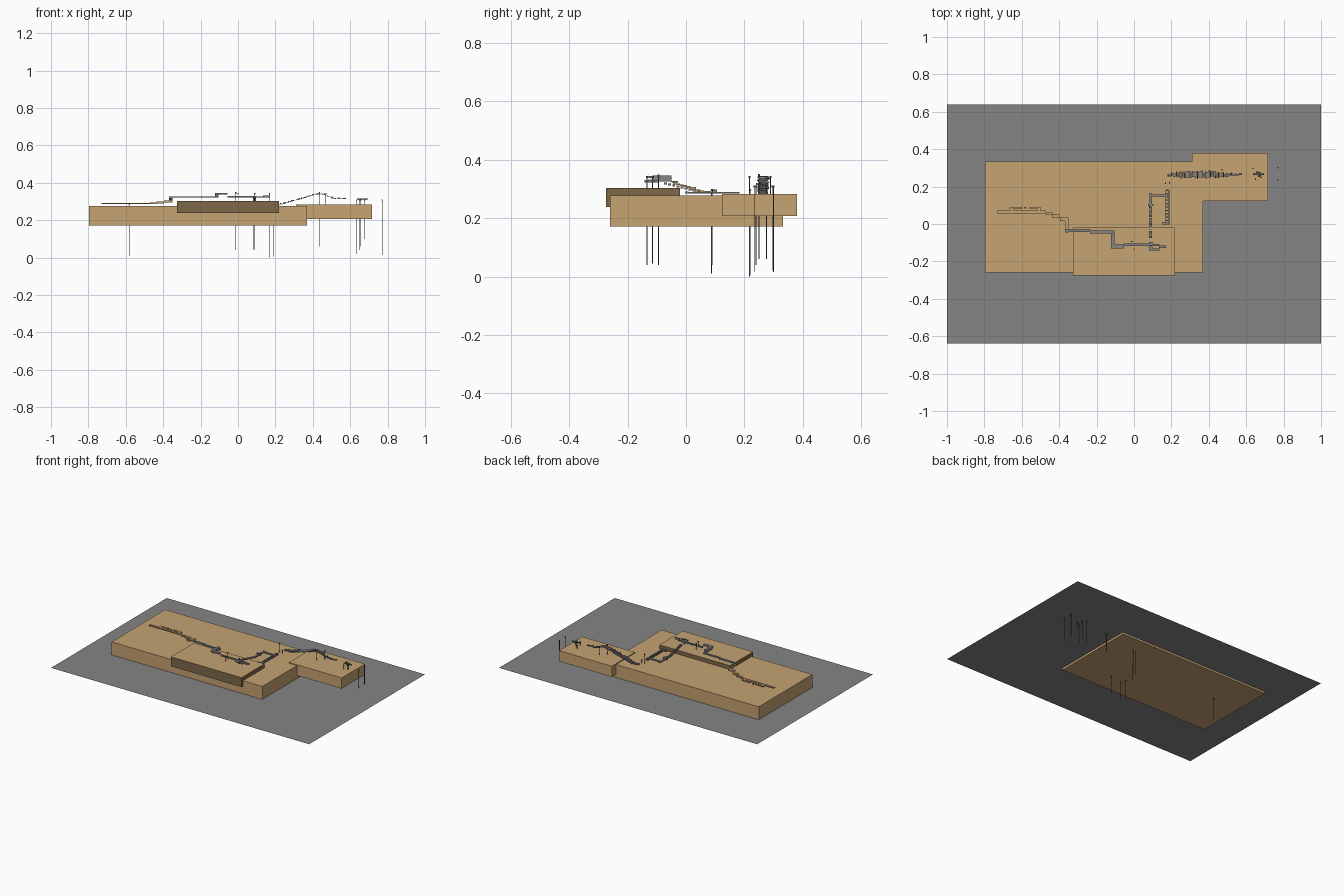
import bpy, bmesh, math, random
from mathutils import Matrix, Vector

random.seed(4)

def mat(name, rgb):
    m = bpy.data.materials.new(name)
    m.diffuse_color = (*rgb, 1)
    return m

TAN = mat("tan", (0.558, 0.366, 0.168))
BROWN = mat("dark_brown", (0.205, 0.136, 0.065))
GREY = mat("mid_grey", (0.235, 0.235, 0.235))
DARK = mat("dark_grey", (0.08, 0.08, 0.085))

def boxes(name, items, *mats):
    """One object out of boxes given as (x0, x1, y0, y1, z0, z1)."""
    bm = bmesh.new()
    for x0, x1, y0, y1, z0, z1 in items:
        m = Matrix.Translation(((x0 + x1) / 2, (y0 + y1) / 2, (z0 + z1) / 2)) \
            @ Matrix.Diagonal((x1 - x0, y1 - y0, z1 - z0, 1))
        bmesh.ops.create_cube(bm, size=1, matrix=m)
    me = bpy.data.meshes.new(name)
    bm.to_mesh(me)
    bm.free()
    for m in mats:
        me.materials.append(m)
    ob = bpy.data.objects.new(name, me)
    bpy.context.collection.objects.link(ob)
    return ob

# flat base sheet
bpy.ops.mesh.primitive_plane_add(size=1, location=(0, 0, 0.186))
sheet = bpy.context.object
sheet.name = "base_sheet"
sheet.scale = (2, 1.28, 1)
sheet.data.materials.append(GREY)

# terrain blocks
boxes("main_block", [(-0.797, 0.37, -0.26, 0.333, 0.172, 0.277)], TAN)
boxes("rear_block", [(0.309, 0.717, 0.123, 0.38, 0.208, 0.283)], TAN)
raised = boxes("raised_block", [(-0.327, 0.22, -0.275, -0.02, 0.238, 0.304)], TAN, BROWN)
for p in raised.data.polygons:
    p.material_index = 0 if p.normal.z > 0.5 else 1

# left walkway, low and then stepping up
walk = [(-0.73, -0.47, 0.057, 0.071, 0.287, 0.293),
        (-0.665, -0.60, 0.079, 0.092, 0.287, 0.293),
        (-0.56, -0.50, 0.079, 0.092, 0.287, 0.293),
        (-0.515, -0.50, 0.071, 0.079, 0.287, 0.293),
        (-0.66, -0.645, 0.071, 0.079, 0.287, 0.293),
        (-0.47, -0.435, 0.047, 0.062, 0.287, 0.295),
        (-0.435, -0.395, 0.033, 0.05, 0.29, 0.299),
        (-0.395, -0.35, 0.015, 0.035, 0.296, 0.306)]
for i in range(5):
    y = 0.015 - i * 0.012
    walk.append((-0.368, -0.35, y - 0.012, y, 0.304 + i * 0.003, 0.31 + i * 0.003))
boxes("left_walkway", walk, TAN)

# walkway over the raised block
boxes("upper_walkway", [
    (-0.368, -0.235, -0.043, -0.027, 0.322, 0.328),
    (-0.235, -0.105, -0.05, -0.036, 0.322, 0.328),
    (-0.123, -0.105, -0.115, -0.05, 0.326, 0.346),
    (-0.123, -0.055, -0.13, -0.11, 0.337, 0.345),
    (-0.055, 0.085, -0.117, -0.104, 0.322, 0.329),
    (0.08, 0.10, -0.142, -0.095, 0.322, 0.33),
    (0.10, 0.135, -0.142, -0.132, 0.322, 0.328),
    (0.10, 0.135, -0.117, -0.106, 0.322, 0.328),
    (0.135, 0.17, -0.128, -0.116, 0.322, 0.332)], GREY)

# steps from the raised block back to the rear path
steps = []
for i in range(10):
    y = -0.075 + i * 0.014
    z = 0.322 - i * 0.0035
    steps.append((0.08, 0.097, y, y + 0.01, z - 0.006, z))
steps += [(0.083, 0.096, 0.065, 0.165, 0.284, 0.29),
          (0.083, 0.18, 0.147, 0.157, 0.284, 0.29),
          (0.075, 0.103, 0.095, 0.107, 0.284, 0.298)]
boxes("descending_steps", steps, GREY)

# ladder-like strip
lad = [(0.168, 0.172, 0.0, 0.18, 0.284, 0.29), (0.185, 0.189, 0.0, 0.18, 0.284, 0.29),
       (0.15, 0.19, -0.003, 0.008, 0.284, 0.292)]
lad += [(0.172, 0.185, 0.015 + i * 0.018, 0.022 + i * 0.018, 0.285, 0.289) for i in range(10)]
boxes("ladder_path", lad, GREY)

# ridge of scattered small pieces climbing over the rear block
ridge = []
for i in range(46):
    t = i / 45
    x = 0.18 + 0.39 * t
    z = 0.286 + 0.056 * min(1, max(0, (x - 0.22) / 0.2)) if x < 0.45 else 0.342 - 0.025 * min(1, (x - 0.45) / 0.06)
    w = 0.006 + 0.016 * math.sin(math.pi * min(1, t * 1.05 + 0.05)) * random.uniform(0.5, 1)
    y = 0.264 + random.uniform(-0.004, 0.004)
    ridge.append((x, x + 0.007, y - w, y + w, z - 0.004, z + random.uniform(0.0, 0.005)))
boxes("ridge_pieces", ridge, GREY)

# end marker: small arrow-shaped cross
boxes("end_marker", [(0.635, 0.695, 0.262, 0.269, 0.31, 0.316),
                     (0.662, 0.67, 0.25, 0.281, 0.31, 0.316),
                     (0.67, 0.68, 0.256, 0.275, 0.31, 0.316)], DARK)

# thin pins with small heads: (x, y, bottom, top)
pins = [(-0.582, 0.0875, 0.01, 0.292), (-0.012, -0.094, 0.04, 0.35), (0.0, -0.134, 0.04, 0.345),
        (0.09, -0.115, 0.045, 0.345), (0.168, 0.218, 0.0, 0.345), (0.19, 0.22, 0.005, 0.30),
        (0.085, 0.09, 0.04, 0.30), (0.436, 0.25, 0.06, 0.352), (0.47, 0.29, 0.25, 0.345),
        (0.636, 0.297, 0.02, 0.312), (0.65, 0.24, 0.04, 0.312), (0.657, 0.276, 0.06, 0.312),
        (0.677, 0.25, 0.10, 0.312), (0.77, 0.30, 0.015, 0.312), (0.77, 0.234, 0.015, 0.312)]
r, h = 0.0013, 0.0035
items = []
for x, y, b, t in pins:
    items.append((x - r, x + r, y - r, y + r, b, t))
    items.append((x - h, x + h, y - h, y + h, t - 0.007, t))
boxes("pins", items, DARK)
